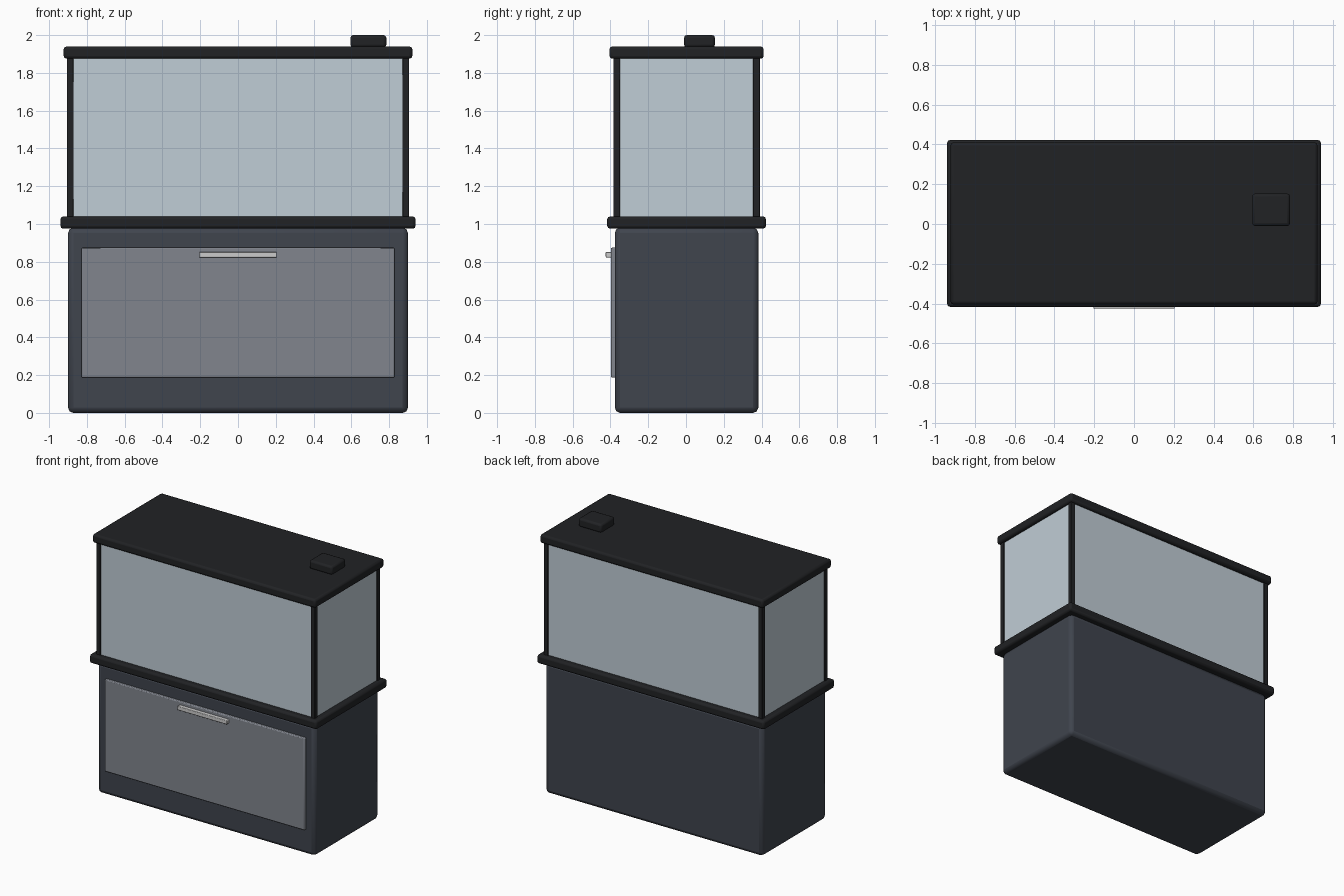
import bpy, math

if "Cube" in bpy.data.objects:
    bpy.data.objects.remove(bpy.data.objects["Cube"])

CY = 0.003  # body sits a hair behind centre because of the handle


def material(name, rgb, alpha=1.0):
    m = bpy.data.materials.new(name)
    m.diffuse_color = (*rgb, alpha)
    m.use_nodes = True
    m.node_tree.nodes["Principled BSDF"].inputs["Base Color"].default_value = m.diffuse_color
    return m


BLACK = material("black_trim", (0.015, 0.016, 0.018))
SLATE = material("slate_cabinet", (0.05, 0.058, 0.075))
DOOR = material("grey_door", (0.22, 0.235, 0.27))
GLASS = material("pale_glass", (0.53, 0.61, 0.67))
METAL = material("light_metal", (0.6, 0.61, 0.63))


def box(name, x, y, z, mat, bevel=0.0, segments=2):
    """Box from (min, max) ranges with an optional rounded edge."""
    centre = [(a + b) / 2 for a, b in (x, y, z)]
    bpy.ops.mesh.primitive_cube_add(size=1, location=centre)
    ob = bpy.context.object
    ob.name = name
    ob.scale = [b - a for a, b in (x, y, z)]
    bpy.ops.object.transform_apply(location=False, rotation=False, scale=True)
    ob.data.materials.append(mat)
    if bevel:
        mod = ob.modifiers.new("edge", 'BEVEL')
        mod.width = bevel
        mod.segments = segments
        bpy.ops.object.shade_smooth_by_angle(angle=math.radians(35))
    return ob


def centred(name, hx, hy, z, mat, bevel=0.0, segments=2):
    return box(name, (-hx, hx), (CY - hy, CY + hy), z, mat, bevel, segments)


# Cabinet stand
centred("cabinet", 0.90, 0.38, (0.0, 0.98), SLATE, 0.028)

# Front door with handle
box("door", (-0.828, 0.828), (-0.397, -0.37), (0.187, 0.875), DOOR, 0.006)
box("handle", (-0.205, 0.205), (-0.425, -0.39), (0.823, 0.852), METAL, 0.004)

# Lower rim, tank and lid
centred("lower_rim", 0.94, 0.42, (0.975, 1.04), BLACK, 0.015)
centred("glass_tank", 0.897, 0.38, (1.03, 1.89), GLASS)
centred("lid", 0.923, 0.408, (1.875, 1.94), BLACK, 0.015)

# Corner posts
for sx, side in ((-1, "left"), (1, "right")):
    for sy, end in ((-1, "front"), (1, "back")):
        x = sorted((sx * 0.87, sx * 0.905))
        y = sorted((CY + sy * 0.353, CY + sy * 0.388))
        box(f"post_{end}_{side}", x, y, (1.03, 1.89), BLACK, 0.004)

# Small feeder unit on the lid
box("lid_unit", (0.595, 0.785), (-0.01, 0.153), (1.935, 2.0), BLACK, 0.014)
